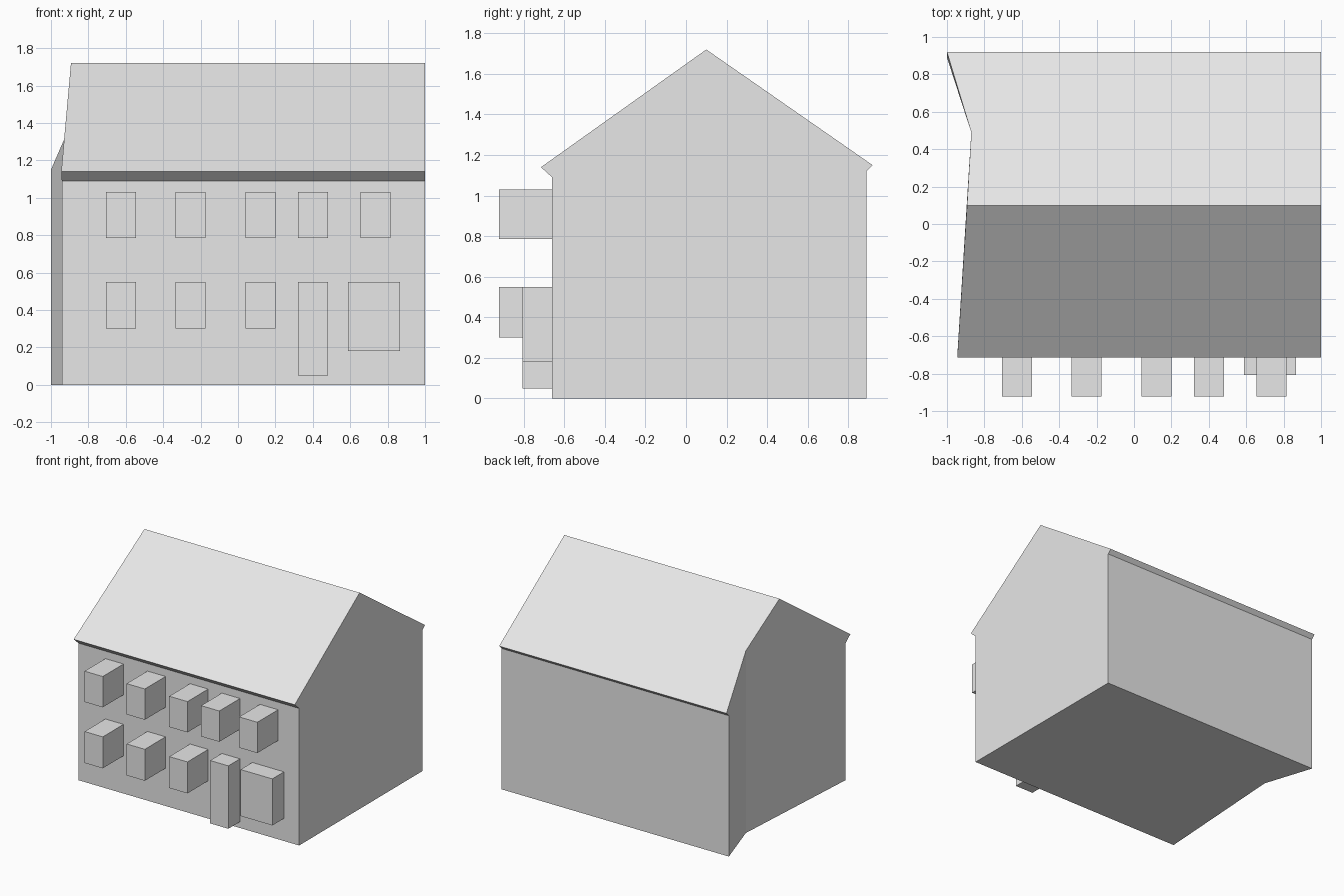
import bpy, bmesh

if "Cube" in bpy.data.objects:
    bpy.data.objects.remove(bpy.data.objects["Cube"])

grey = bpy.data.materials.new("light grey")
grey.diffuse_color = (0.8, 0.8, 0.8, 1)
grey.use_nodes = True
grey.node_tree.nodes["Principled BSDF"].inputs["Base Color"].default_value = grey.diffuse_color


def finish(name, bm):
    bmesh.ops.recalc_face_normals(bm, faces=bm.faces)
    mesh = bpy.data.meshes.new(name)
    bm.to_mesh(mesh)
    bm.free()
    mesh.materials.append(grey)
    bpy.context.collection.objects.link(bpy.data.objects.new(name, mesh))


def box(name, x0, x1, y0, y1, z0, z1):
    bm = bmesh.new()
    bmesh.ops.create_cube(bm, size=1)
    for v in bm.verts:
        v.co = ((x0 + x1) / 2 + v.co.x * (x1 - x0),
                (y0 + y1) / 2 + v.co.y * (y1 - y0),
                (z0 + z1) / 2 + v.co.z * (z1 - z0))
    finish(name, bm)


# House body: gable outline (y, z, left x) stretched from the bent left wall
# to the flat right wall; the left wall creases inward at y = 0.49
outline = [(-0.66, 0, -0.942), (0.49, 0, -0.87), (0.89, 0, -1),
           (0.89, 1.12, -1), (0.92, 1.15, -1), (0.49, 1.449, -0.87),
           (0.10, 1.72, -0.893), (-0.715, 1.14, -0.945), (-0.66, 1.09, -0.942)]
bm = bmesh.new()
left = [bm.verts.new((x, y, z)) for y, z, x in outline]
right = [bm.verts.new((1, y, z)) for y, z, x in outline]
n = len(outline)
for i in range(n):
    j = (i + 1) % n
    bm.faces.new((left[i], left[j], right[j], right[i]))
bm.faces.new(right)
bm.faces.new([left[i] for i in (1, 2, 3, 4, 5)])        # rear part of left wall
bm.faces.new([left[i] for i in (0, 1, 5, 6, 7, 8)])     # front part of left wall
finish("house_body", bm)

# Projecting windows in two rows
for i, x in enumerate((-0.705, -0.335, 0.04, 0.32, 0.655)):
    box(f"upper_window_{i + 1}", x, x + 0.16, -0.921, -0.65, 0.785, 1.03)
    if i < 3:
        box(f"lower_window_{i + 1}", x, x + 0.16, -0.921, -0.65, 0.30, 0.55)

# Door and large ground floor window
box("door", 0.32, 0.48, -0.807, -0.65, 0.05, 0.55)
box("large_window", 0.588, 0.867, -0.807, -0.65, 0.18, 0.55)
